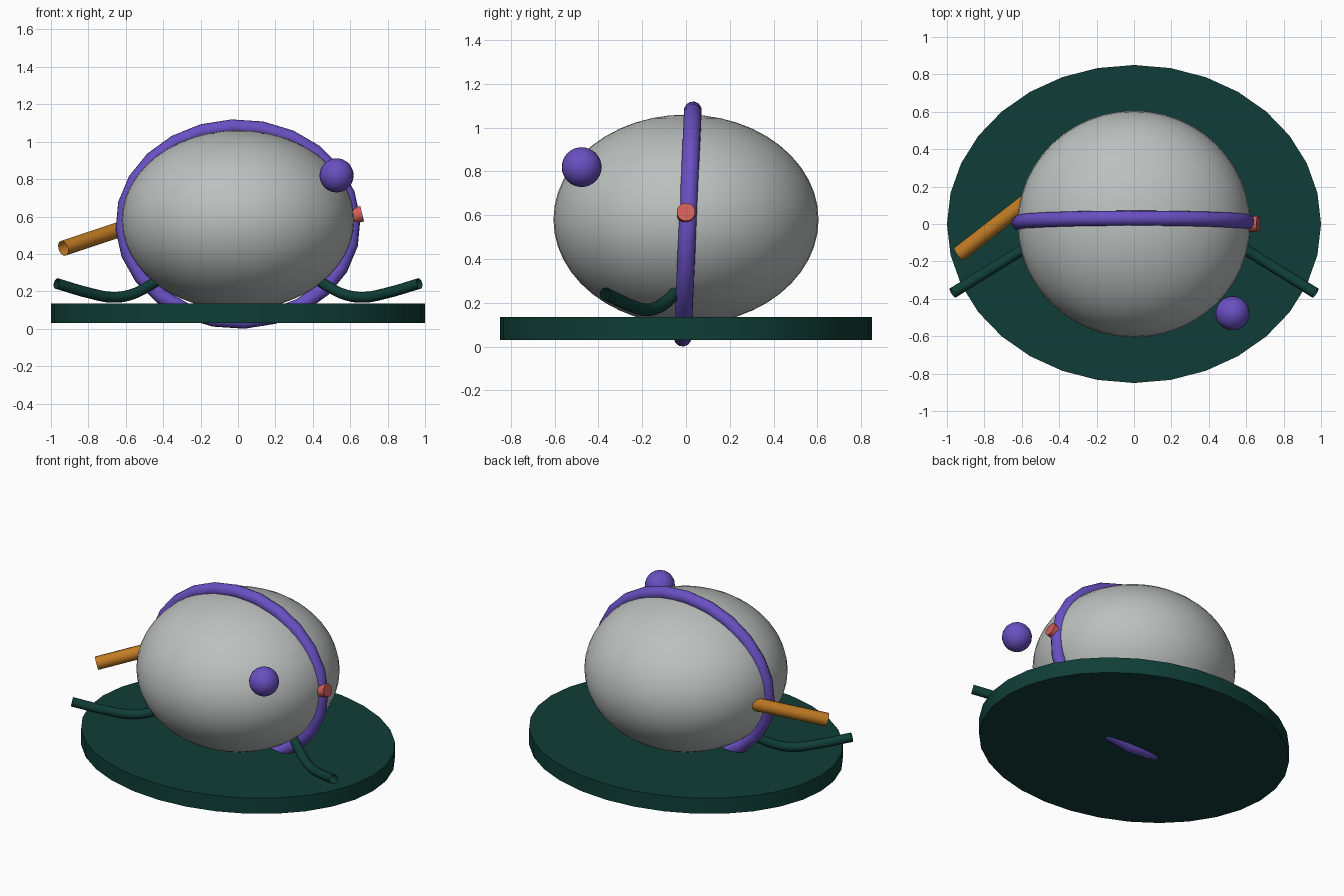
import bpy
import math
from mathutils import Vector

if "Cube" in bpy.data.objects:
    bpy.data.objects.remove(bpy.data.objects["Cube"])


def material(name, rgb):
    m = bpy.data.materials.new(name)
    m.diffuse_color = (*rgb, 1.0)
    m.use_nodes = True
    m.node_tree.nodes["Principled BSDF"].inputs["Base Color"].default_value = m.diffuse_color
    return m


GREEN = material("dark green", (0.005, 0.048, 0.038))
GREY = material("pale grey", (0.50, 0.53, 0.52))
PURPLE = material("purple", (0.14, 0.08, 0.54))
ORANGE = material("orange brown", (0.54, 0.20, 0.018))
RED = material("coral red", (0.64, 0.115, 0.10))


def finish(name, mat, angle=40):
    ob = bpy.context.object
    ob.name = name
    ob.data.materials.clear()
    ob.data.materials.append(mat)
    bpy.ops.object.shade_smooth_by_angle(angle=math.radians(angle))
    return ob


def ball(name, mat, loc, scale, segments, rings):
    bpy.ops.mesh.primitive_uv_sphere_add(segments=segments, ring_count=rings, location=loc)
    bpy.context.object.scale = scale
    bpy.ops.object.transform_apply(location=False, rotation=False, scale=True)
    return finish(name, mat)


def tube(name, mat, points, radius, cyclic=False, smooth_path=False):
    """Round open-ended tube swept along points."""
    cu = bpy.data.curves.new(name, 'CURVE')
    cu.dimensions = '3D'
    cu.bevel_depth = radius
    cu.bevel_resolution = 4
    cu.resolution_u = 4
    sp = cu.splines.new('BEZIER' if smooth_path else 'POLY')
    pts = sp.bezier_points if smooth_path else sp.points
    pts.add(len(points) - 1)
    for p, co in zip(pts, points):
        if smooth_path:
            p.co = co
            p.handle_left_type = p.handle_right_type = 'AUTO'
        else:
            p.co = (*co, 1.0)
    sp.use_cyclic_u = cyclic
    ob = bpy.data.objects.new(name, cu)
    bpy.context.collection.objects.link(ob)
    bpy.ops.object.select_all(action='DESELECT')
    ob.select_set(True)
    bpy.context.view_layer.objects.active = ob
    bpy.ops.object.convert(target='MESH')
    return finish(name, mat)


# Oval base plate
bpy.ops.mesh.primitive_cylinder_add(vertices=32, radius=1, depth=0.105, location=(0, 0, 0.0825))
bpy.context.object.scale = (1, 0.85, 1)
bpy.ops.object.transform_apply(location=False, rotation=False, scale=True)
finish("base_plate", GREEN, 30)

# Egg-shaped body and small floating ball
ball("body", GREY, (0, 0, 0.58), (0.622, 0.606, 0.48), 48, 24)
ball("small_ball", PURPLE, (0.527, -0.477, 0.82), (0.091, 0.091, 0.091), 24, 16)

# Slightly leaning hoop around the body
hoop = []
for i in range(24):
    a = math.radians(3 + 15 * i)
    z = 0.52 * math.sin(a)
    hoop.append((0.615 * math.cos(a), 0.008 + 0.045 * z, 0.56 + z))
tube("hoop", PURPLE, hoop, 0.041, cyclic=True)

# Round stud on the hoop
axis = Vector((0.97, 0, 0.24))
bpy.ops.mesh.primitive_cylinder_add(
    vertices=24, radius=0.042, depth=0.08, location=Vector((0.664, 0, 0.615)) - axis * 0.04,
    rotation=axis.to_track_quat('Z', 'Y').to_euler())
finish("stud", RED)

# Straight open pipe at the left
tube("side_pipe", ORANGE, [(-0.935, -0.16, 0.43), (-0.53, 0.155, 0.565)], 0.042)

# Two mirrored bent legs
profile = [(0.40, 0.28), (0.50, 0.215), (0.58, 0.18), (0.67, 0.168), (0.78, 0.187), (0.97, 0.242)]
for side, name in ((-1, "left_leg"), (1, "right_leg")):
    tube(name, GREEN, [(side * x, -0.14 - 0.62 * (x - 0.6), z) for x, z in profile],
         0.029, smooth_path=True)
